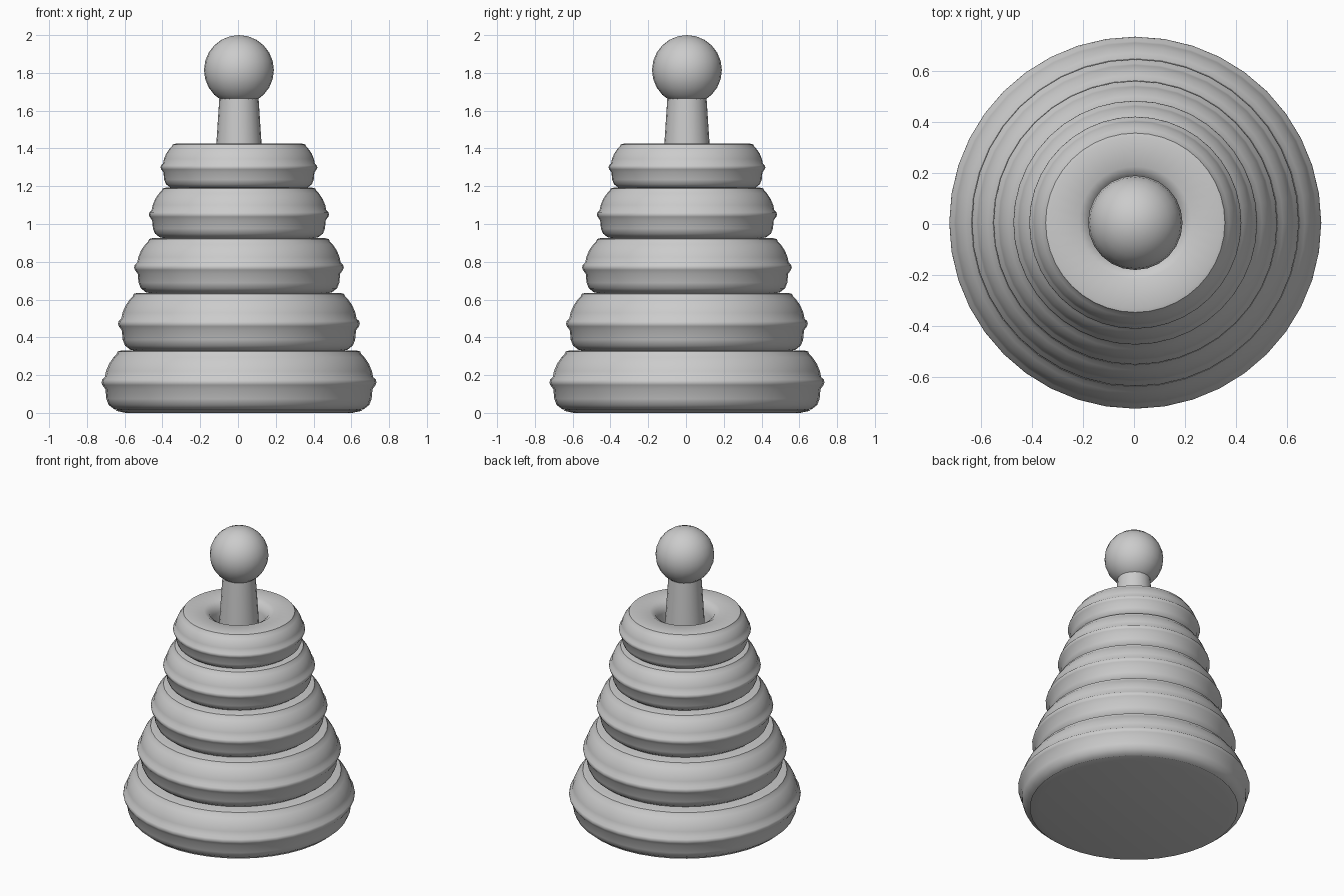
import bpy, bmesh, math

if "Cube" in bpy.data.objects:
    bpy.data.objects.remove(bpy.data.objects["Cube"])

grey = bpy.data.materials.new("light grey")
grey.diffuse_color = (0.6, 0.6, 0.6, 1)
grey.use_nodes = True
grey.node_tree.nodes["Principled BSDF"].inputs["Base Color"].default_value = grey.diffuse_color


def lathe(name, profile, sides, closed=False, angle=40):
    """Spin (radius, z) points around the vertical axis."""
    bm = bmesh.new()
    rows = []
    for r, z in profile:
        if r == 0:
            rows.append([bm.verts.new((0, 0, z))] * sides)
        else:
            rows.append([bm.verts.new((r * math.cos(2 * math.pi * i / sides),
                                       r * math.sin(2 * math.pi * i / sides), z))
                         for i in range(sides)])
    pairs = list(zip(rows, rows[1:]))
    if closed:
        pairs.append((rows[-1], rows[0]))
    for a, b in pairs:
        for i in range(sides):
            j = (i + 1) % sides
            bm.faces.new(list(dict.fromkeys((a[i], a[j], b[j], b[i]))))
    bmesh.ops.recalc_face_normals(bm, faces=bm.faces)
    mesh = bpy.data.meshes.new(name)
    bm.to_mesh(mesh)
    bm.free()
    mesh.materials.append(grey)
    obj = bpy.data.objects.new(name, mesh)
    obj.location.x = obj.location.y = 0.005
    bpy.context.collection.objects.link(obj)
    bpy.context.view_layer.objects.active = obj
    obj.select_set(True)
    bpy.ops.object.shade_smooth_by_angle(angle=math.radians(angle))
    obj.select_set(False)
    return obj


# Outer ring section: inset from the largest radius (in ring heights), height fraction
SECTION = [(0.36, 0.0), (0.21, 0.03), (0.12, 0.1), (0.08, 0.2), (0.065, 0.36),
           (0.015, 0.43), (0.0, 0.47), (0.012, 0.52), (0.055, 0.56), (0.075, 0.66),
           (0.125, 0.78), (0.2, 0.89), (0.25, 0.94), (0.27, 0.985), (0.33, 1.0)]

# Stacked rings: bottom, top, largest radius
rings = [(0.01, 0.33, 0.728), (0.325, 0.635, 0.64), (0.63, 0.925, 0.555),
         (0.922, 1.192, 0.477), (1.187, 1.425, 0.415)]
for n, (low, high, radius) in enumerate(rings, 1):
    h = high - low
    outer = [(radius - d * h, low + t * h) for d, t in SECTION]
    # rounded lip leading down into the centre hole
    inner = [(0.22, high), (0.185, high - 0.02), (0.165, high - 0.06),
             (0.165, low + 0.04), (0.2, low)]
    lathe(f"ring_{n}", outer + inner, 40, closed=True)

# Base plate closing the underside
lathe("base_plate", [(0, 0), (0.60, 0), (0.655, 0.012), (0.60, 0.03), (0, 0.03)], 40)

# Tapered centre post
lathe("post", [(0, 0.02), (0.2, 0.02), (0.12, 1.42), (0.103, 1.68), (0, 1.68)], 20)

# Ball on the post
ball = [(0.185 * math.sin(math.pi * k / 12) if 0 < k < 12 else 0,
         1.815 - 0.185 * math.cos(math.pi * k / 12)) for k in range(13)]
lathe("ball", ball, 24)
